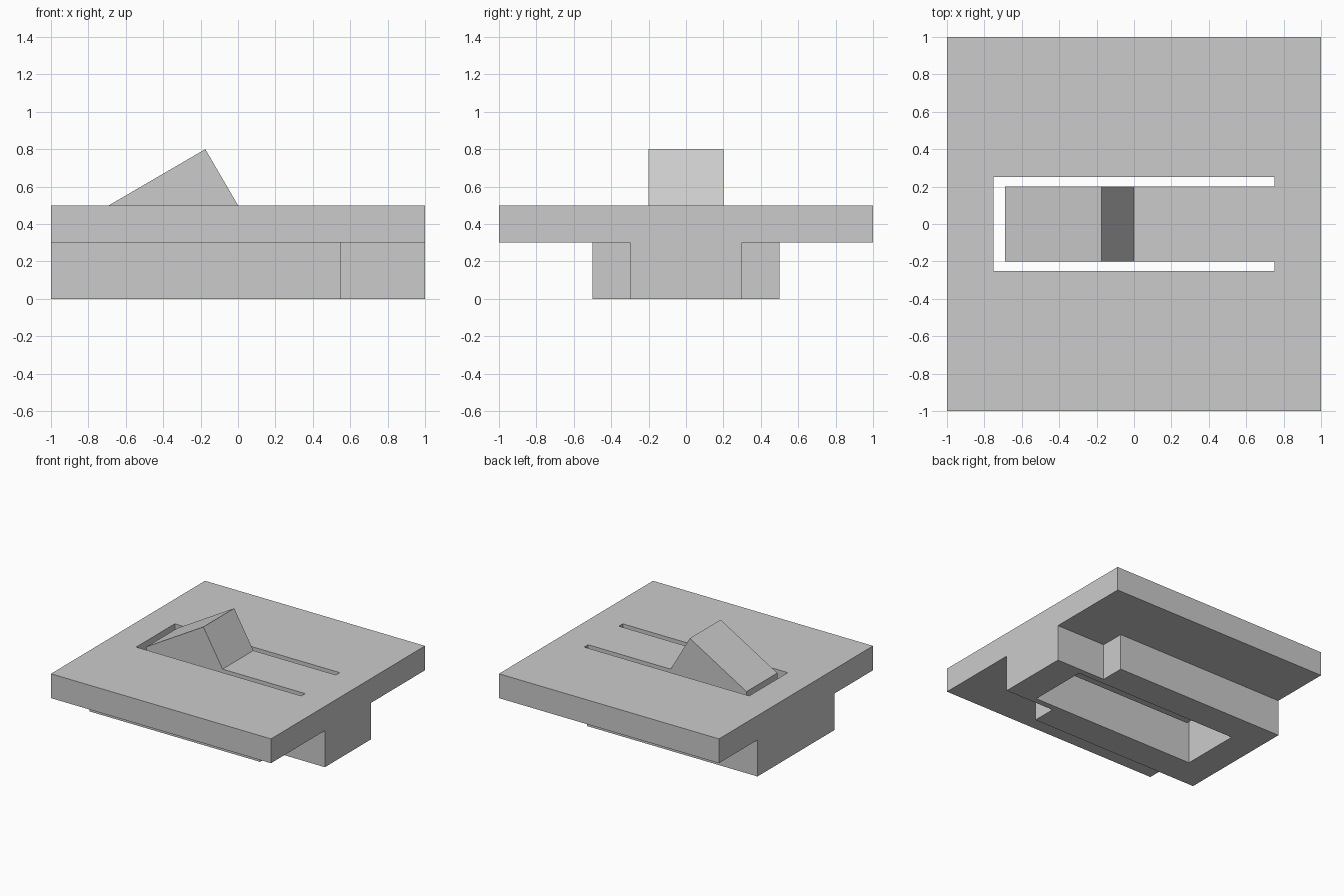
import bpy
import bmesh
from mathutils import Vector

cube = bpy.data.objects.get("Cube")
if cube:
    bpy.data.objects.remove(cube, do_unlink=True)

# Single plain grey
grey = bpy.data.materials.new("plain grey")
grey.use_nodes = True
colour = (0.6, 0.6, 0.6, 1)
grey.diffuse_color = colour
grey.node_tree.nodes["Principled BSDF"].inputs["Base Color"].default_value = colour


def prism(name, loops, direction):
    """Fill an outline (plus optional holes) and extrude it along a direction."""
    direction = Vector(direction)
    bm = bmesh.new()
    edges = []
    for loop in loops:
        verts = [bm.verts.new(p) for p in loop]
        edges += [bm.edges.new((verts[i - 1], verts[i])) for i in range(len(verts))]
    bmesh.ops.triangle_fill(bm, use_beauty=True, edges=edges,
                            normal=direction.normalized())
    grown = bmesh.ops.extrude_face_region(bm, geom=bm.faces[:], use_keep_orig=True)
    moved = [g for g in grown["geom"] if isinstance(g, bmesh.types.BMVert)]
    bmesh.ops.translate(bm, verts=moved, vec=direction)
    bmesh.ops.recalc_face_normals(bm, faces=bm.faces[:])
    mesh = bpy.data.meshes.new(name)
    bm.to_mesh(mesh)
    bm.free()
    mesh.materials.append(grey)
    obj = bpy.data.objects.new(name, mesh)
    bpy.context.collection.objects.link(obj)
    return obj


def mirrored(half, z):
    """Close a half outline by mirroring it across y = 0."""
    return [(x, y, z) for x, y in half] + [(x, -y, z) for x, y in reversed(half)]


BASE, TOP = 0.3, 0.5          # underside and top of the plate
END, TIP = 0.75, -0.69        # cavity half length and free end of the tongue
GAP, TONGUE = 0.25, 0.2       # half widths of the cavity and the tongue

# Square plate with a U-shaped slot that frees the spring tongue
plate_outline = mirrored([(-1, 1), (1, 1)], BASE)
slot = mirrored([(TIP, TONGUE), (END, TONGUE), (END, GAP), (-END, GAP)], BASE)
prism("plate", [plate_outline, slot], (0, 0, TOP - BASE))

# Stepped lower rail with an open rectangular cavity
rail = mirrored([(-1, 0.5), (0.55, 0.5), (0.55, 0.3), (1, 0.3)], 0)
cavity = mirrored([(-END, GAP), (END, GAP)], 0)
prism("lower_rail", [rail, cavity], (0, 0, BASE))

# Wedge-shaped catch on the tongue
wedge = [(TIP, -TONGUE, TOP), (0, -TONGUE, TOP), (-0.175, -TONGUE, 0.8)]
prism("catch_wedge", [wedge], (0, 2 * TONGUE, 0))
